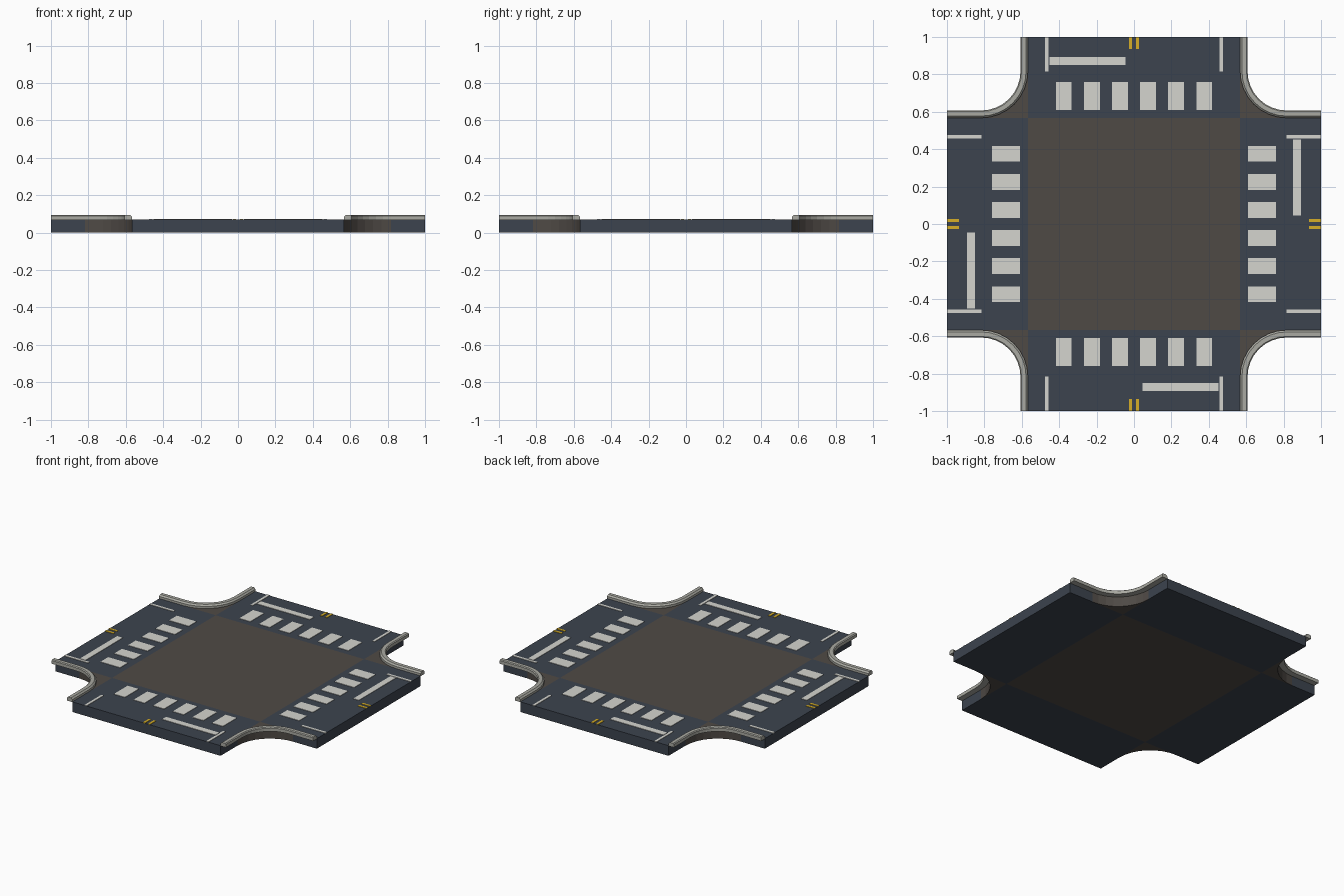
import bpy, bmesh
from math import pi, sin, cos
from mathutils import Matrix

if "Cube" in bpy.data.objects:
    bpy.data.objects.remove(bpy.data.objects["Cube"])

W = 0.567      # half width of the road
R = 0.25       # corner radius of the road edge
C = W + R      # centre of each corner arc
TOP = 0.07     # road surface height
SEG = 8


def material(name, rgb):
    m = bpy.data.materials.new(name)
    m.diffuse_color = (*rgb, 1)
    m.use_nodes = True
    m.node_tree.nodes["Principled BSDF"].inputs["Base Color"].default_value = m.diffuse_color
    return m


ASPHALT = material("asphalt", (0.045, 0.057, 0.077))
WORN = material("worn_asphalt", (0.078, 0.068, 0.060))
WHITE = material("white_paint", (0.66, 0.66, 0.62))
YELLOW = material("yellow_paint", (0.68, 0.43, 0.02))
STONE = material("curb_stone", (0.40, 0.40, 0.36))


def finish(bm, name, *mats):
    mesh = bpy.data.meshes.new(name)
    bm.to_mesh(mesh)
    bm.free()
    for m in mats:
        mesh.materials.append(m)
    ob = bpy.data.objects.new(name, mesh)
    bpy.context.collection.objects.link(ob)
    return ob


def four_way(bm):
    """Repeat everything in the mesh around the four arms."""
    geom = bm.verts[:] + bm.edges[:] + bm.faces[:]
    for i in range(1, 4):
        new = bmesh.ops.duplicate(bm, geom=geom)["geom"]
        bmesh.ops.rotate(bm, verts=[v for v in new if isinstance(v, bmesh.types.BMVert)],
                         cent=(0, 0, 0), matrix=Matrix.Rotation(i * pi / 2, 3, 'Z'))


def edge_path(d):
    """Road edge of one corner, pushed d outwards."""
    r = R - d
    arc = [(C - r * cos(a), C - r * sin(a)) for a in (i * pi / 2 / SEG for i in range(SEG + 1))]
    return [(W + d, 1)] + arc + [(1, W + d)]


def face(bm, pts, z, mat=0):
    f = bm.faces.new([bm.verts.new((x, y, z)) for x, y in pts])
    f.material_index = mat
    f.normal_update()
    if f.normal.z < 0:
        f.normal_flip()


# Road slab: one arm and one corner repeated, plus the middle square
bm = bmesh.new()
face(bm, [(-W, W), (W, W), (W, C), (W, 1), (-W, 1), (-W, C)], TOP)
arc = edge_path(0)[1:-1]
for a, b in zip(arc, arc[1:]):
    face(bm, [(W, W), b, a], TOP, 1)
four_way(bm)
face(bm, [(-W, -W), (W, -W), (W, W), (-W, W)], TOP, 1)
bmesh.ops.remove_doubles(bm, verts=bm.verts, dist=1e-4)
road = finish(bm, "road_slab", ASPHALT, WORN)
solid = road.modifiers.new("thickness", 'SOLIDIFY')
solid.thickness = TOP
solid.offset = -1

# Curbs: chamfered profile (outward offset, height) swept round each corner
profile = [(0, TOP - 0.002), (0, 0.085), (0.010, 0.095), (0.034, 0.095),
           (0.040, 0.090), (0.040, TOP - 0.002)]
bm = bmesh.new()
rails = [[bm.verts.new((x, y, z)) for x, y in edge_path(d)] for d, z in profile]
for a, b in zip(rails, rails[1:] + rails[:1]):
    for i in range(len(a) - 1):
        bm.faces.new((a[i], a[i + 1], b[i + 1], b[i]))
for end in (0, -1):
    bm.faces.new([r[end] for r in rails])
four_way(bm)
bmesh.ops.recalc_face_normals(bm, faces=bm.faces)
finish(bm, "curbs", STONE)


def markings(name, rects, mat):
    """Thin painted strips on one arm (x0, x1, y0, y1), repeated on all four."""
    bm = bmesh.new()
    for x0, x1, y0, y1 in rects:
        m = Matrix.Translation(((x0 + x1) / 2, (y0 + y1) / 2, TOP + 0.001)) \
            @ Matrix.Diagonal((x1 - x0, y1 - y0, 0.004, 1))
        bmesh.ops.create_cube(bm, size=1, matrix=m)
    four_way(bm)
    finish(bm, name, mat)


# Painted markings
markings("crosswalk_stripes",
         [(x - 0.042, x + 0.042, 0.61, 0.76) for x in (-0.375, -0.225, -0.075, 0.075, 0.225, 0.375)], WHITE)
markings("stop_bars", [(-0.452, -0.045, 0.85, 0.893)], WHITE)
markings("edge_lines", [(s * 0.466 - 0.009, s * 0.466 + 0.009, 0.815, 1) for s in (-1, 1)], WHITE)
markings("centre_lines", [(s * 0.019 - 0.008, s * 0.019 + 0.008, 0.935, 1) for s in (-1, 1)], YELLOW)
